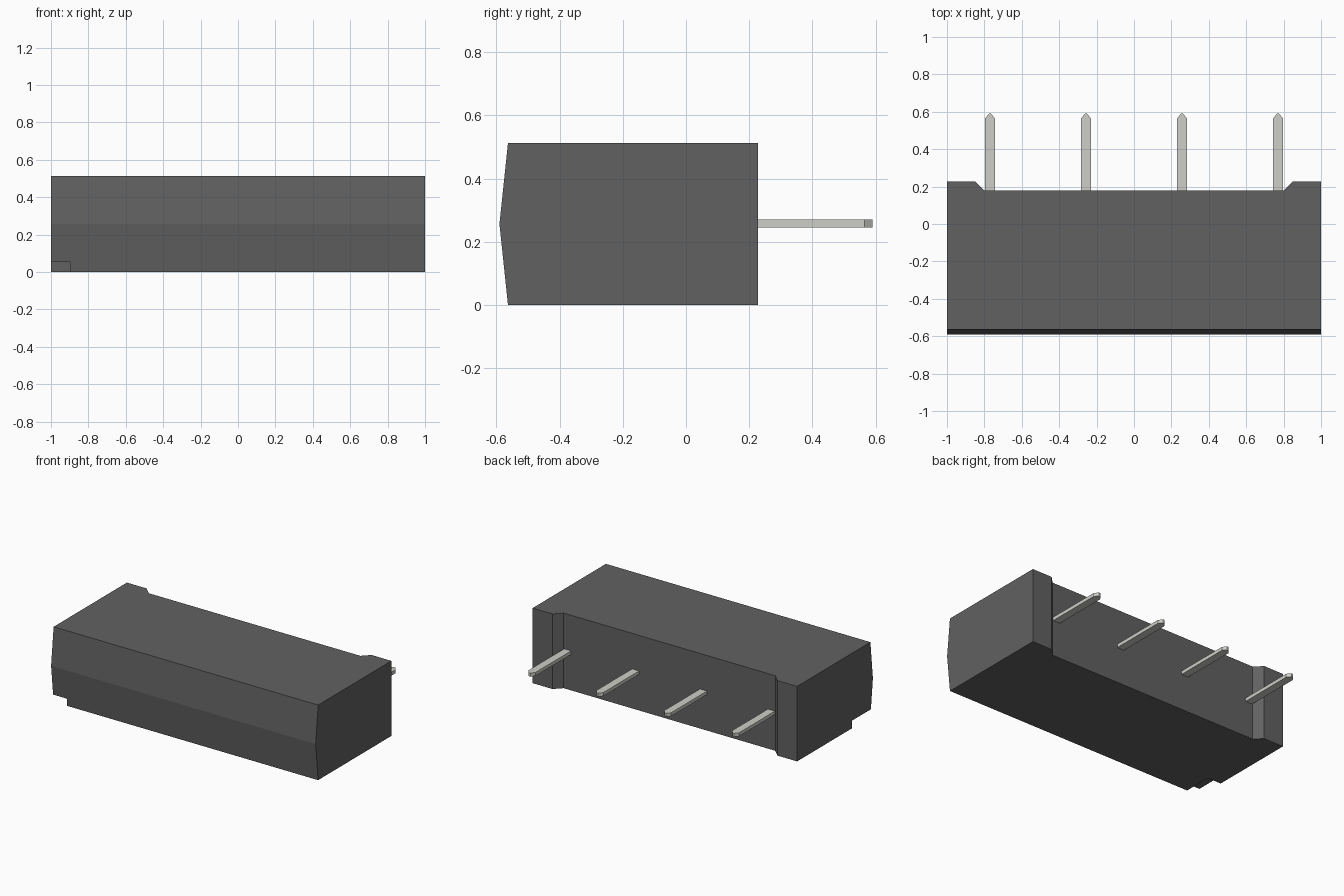
import bpy, bmesh
from mathutils import Vector

if "Cube" in bpy.data.objects:
    bpy.data.objects.remove(bpy.data.objects["Cube"])


def material(name, rgb):
    m = bpy.data.materials.new(name)
    m.diffuse_color = (*rgb, 1)
    m.use_nodes = True
    m.node_tree.nodes["Principled BSDF"].inputs["Base Color"].default_value = m.diffuse_color
    return m


def prism(name, pts, vec, mat=None):
    """Extrude a flat outline of 3D points along vec."""
    bm = bmesh.new()
    face = bm.faces.new([bm.verts.new(p) for p in pts])
    ext = bmesh.ops.extrude_face_region(bm, geom=[face])
    verts = [g for g in ext["geom"] if isinstance(g, bmesh.types.BMVert)]
    bmesh.ops.translate(bm, verts=verts, vec=Vector(vec))
    bmesh.ops.recalc_face_normals(bm, faces=bm.faces)
    me = bpy.data.meshes.new(name)
    bm.to_mesh(me)
    bm.free()
    ob = bpy.data.objects.new(name, me)
    bpy.context.collection.objects.link(ob)
    if mat:
        me.materials.append(mat)
    return ob


def cut(target, cutter):
    """Subtract cutter from target, then remove the cutter."""
    mod = target.modifiers.new("cut", "BOOLEAN")
    mod.operation = "DIFFERENCE"
    mod.solver = "EXACT"
    mod.object = cutter
    bpy.context.view_layer.objects.active = target
    bpy.ops.object.modifier_apply(modifier=mod.name)
    bpy.data.objects.remove(cutter)


H, BACK, RECESS = 0.513, 0.228, 0.178
dark = material("dark_plastic", (0.12, 0.12, 0.12))
metal = material("pin_metal", (0.62, 0.62, 0.58))

# Body: side profile with a shallow ridge along the front
side = [(BACK, 0), (BACK, H), (-0.563, H), (-0.59, H / 2), (-0.563, 0)]
body = prism("body", [(-1, y, z) for y, z in side], (2, 0, 0), dark)

# Recess across the back with sloped ends
slope = [(-0.90, BACK + 0.05), (-0.80, RECESS), (0.80, RECESS), (0.90, BACK + 0.05)]
cut(body, prism("recess_cutter", [(x, y, -0.1) for x, y in slope], (0, 0, H + 0.2)))

# Small notch under the front left corner
corner = [(-1.1, -0.7), (-0.897, -0.7), (-0.897, -0.365), (-1.1, -0.365)]
cut(body, prism("notch_cutter", [(x, y, -0.1) for x, y in corner], (0, 0, 0.152)))

# Four flat pins with tapered tips
w, tip, y0, y1, y2 = 0.0265, 0.006, RECESS - 0.01, 0.564, 0.59
outline = [(-w, y0), (w, y0), (w, y1), (tip, y2), (-tip, y2), (-w, y1)]
for i in range(4):
    x = -0.77 + i * 1.54 / 3
    prism(f"pin_{i + 1}", [(x + px, py, 0.246) for px, py in outline], (0, 0, 0.024), metal)
